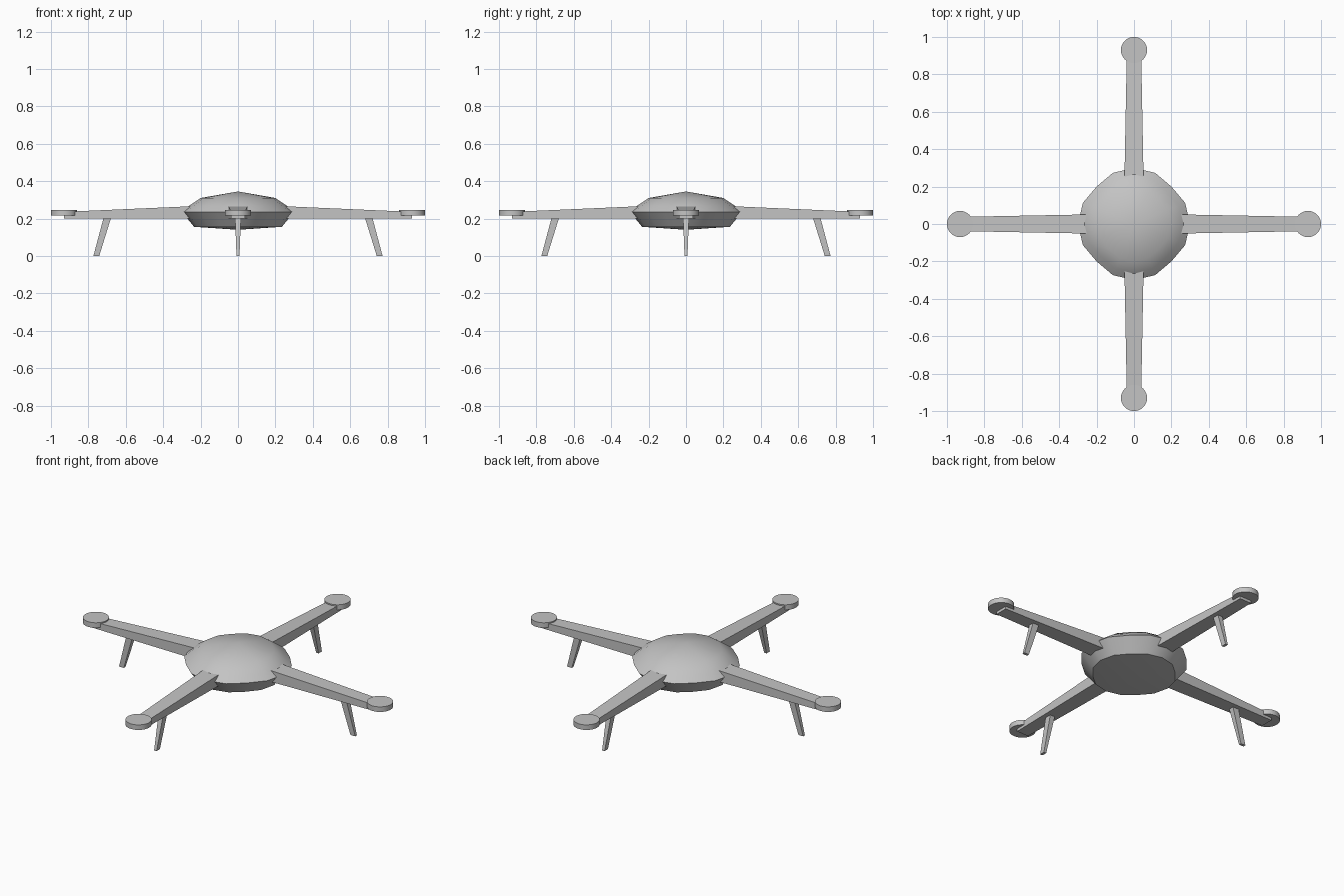
import bpy, bmesh, math
from mathutils import Matrix

cube = bpy.data.objects.get("Cube")
if cube:
    bpy.data.objects.remove(cube, do_unlink=True)

GREY = (0.55, 0.55, 0.55, 1)
grey = bpy.data.materials.new("light_grey")
grey.use_nodes = True
grey.diffuse_color = GREY
grey.node_tree.nodes["Principled BSDF"].inputs["Base Color"].default_value = GREY


def add_object(name, bm, smooth_angle=None):
    bmesh.ops.recalc_face_normals(bm, faces=bm.faces)
    mesh = bpy.data.meshes.new(name)
    bm.to_mesh(mesh)
    bm.free()
    mesh.materials.append(grey)
    obj = bpy.data.objects.new(name, mesh)
    bpy.context.collection.objects.link(obj)
    if smooth_angle:
        bpy.ops.object.select_all(action="DESELECT")
        obj.select_set(True)
        bpy.context.view_layer.objects.active = obj
        bpy.ops.object.shade_smooth_by_angle(angle=math.radians(smooth_angle))
    return obj


def loft(bm, rings):
    """Skin a list of equal-sized point rings and return the vertex rings."""
    rows = [[bm.verts.new(p) for p in ring] for ring in rings]
    n = len(rows[0])
    for a, b in zip(rows, rows[1:]):
        for i in range(n):
            j = (i + 1) % n
            bm.faces.new((a[i], a[j], b[j], b[i]))
    return rows


def close(bm, row, tip=None):
    if tip is None:
        bm.faces.new(row)
        return
    v = bm.verts.new(tip)
    for i in range(len(row)):
        bm.faces.new((row[i], row[(i + 1) % len(row)], v))


# Body: faceted shell, slightly flattened on the diagonals
def body_ring(radius, z):
    points = []
    for i in range(16):
        a = i * math.tau / 16
        r = radius * (1 - 0.057 * math.sin(2 * a) ** 4)
        points.append((r * math.cos(a), r * math.sin(a), z))
    return points


bm = bmesh.new()
rows = loft(bm, [body_ring(0.235, 0.156), body_ring(0.3, 0.236),
                 body_ring(0.262, 0.268), body_ring(0.2, 0.31)])
close(bm, rows[0], (0, 0, 0.14))
close(bm, rows[-1], (0, 0, 0.345))
add_object("body", bm, 35)


def arm_section(x, half_width, top):
    return [(x, -half_width, 0.2), (x, half_width, 0.2),
            (x, half_width, top), (x, -half_width, top)]


def leg_section(x0, x1, half_width, z):
    return [(x0, -half_width, z), (x1, -half_width, z),
            (x1, half_width, z), (x0, half_width, z)]


# Four arms, each with a motor disc and a splayed leg
for k, side in enumerate(("left", "back", "right", "front")):
    turn = Matrix.Rotation(k * math.pi / 2, 4, "Z")

    bm = bmesh.new()
    rows = loft(bm, [arm_section(0.2, 0.052, 0.268),
                     arm_section(0.93, 0.038, 0.236)])
    close(bm, rows[0])
    close(bm, rows[-1])
    add_object(side + "_arm", bm).matrix_world = turn

    bm = bmesh.new()
    bmesh.ops.create_cone(bm, cap_ends=True, segments=32, radius1=0.07, radius2=0.07,
                          depth=0.03, matrix=Matrix.Translation((0.93, 0, 0.231)))
    add_object(side + "_motor", bm, 30).matrix_world = turn

    bm = bmesh.new()
    rows = loft(bm, [leg_section(0.742, 0.773, 0.008, 0),
                     leg_section(0.677, 0.717, 0.016, 0.21)])
    close(bm, rows[0])
    close(bm, rows[-1])
    add_object(side + "_leg", bm).matrix_world = turn
